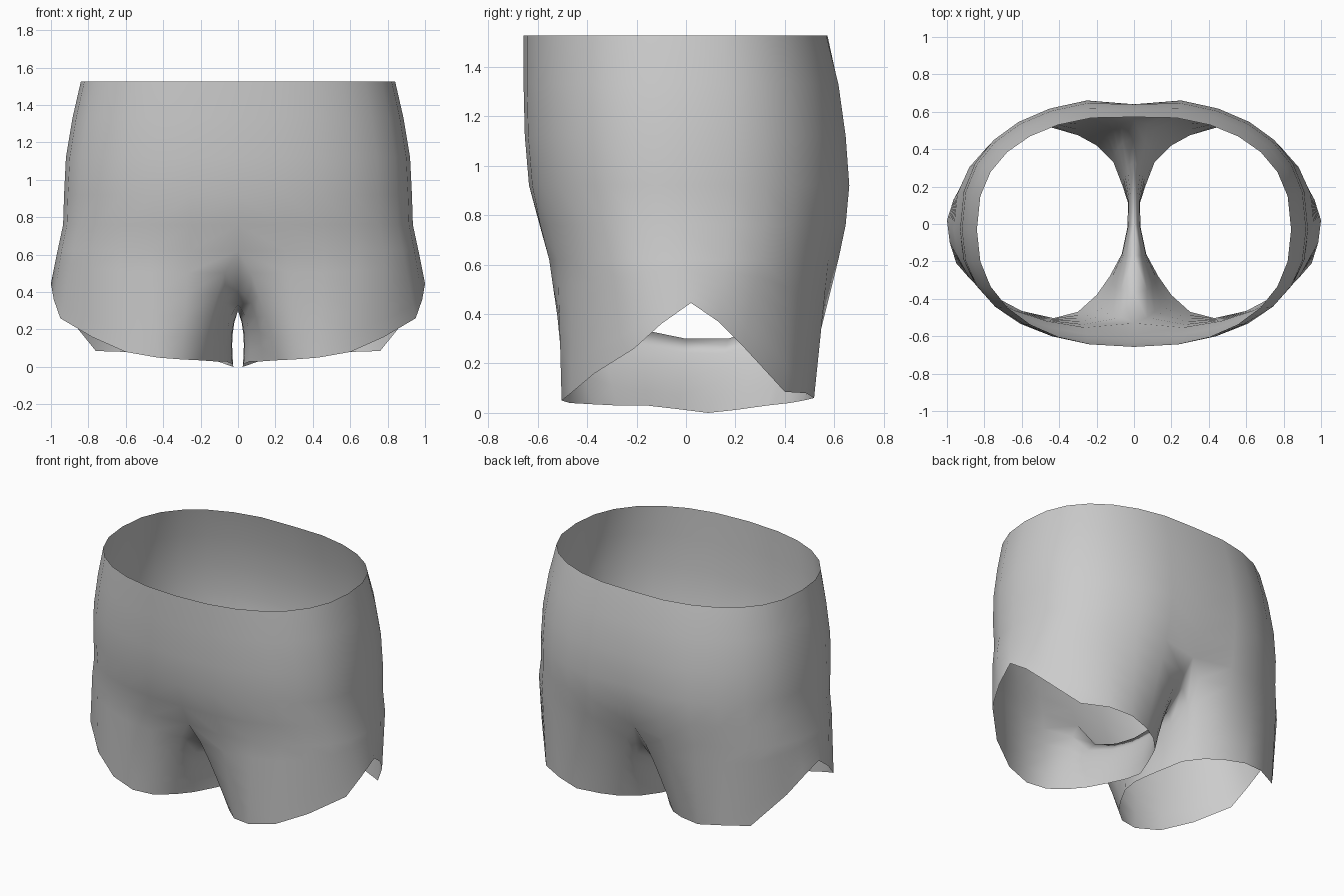
import bpy, bmesh, math

if "Cube" in bpy.data.objects:
    bpy.data.objects.remove(bpy.data.objects["Cube"])

# Trunk rings: z, half width, front y, back y, front crease, back crease
RINGS = [
    (1.527, .84, -.657, .58, 0, .008),
    (1.33, .885, -.657, .63, 0, .015),
    (1.12, .92, -.652, .66, 0, .02),
    (.92, .93, -.635, .675, 0, .035),
    (.76, .935, -.602, .66, .01, .045),
    (.62, .965, -.565, .63, .035, .07),
]
N = 14  # segments over the outer half ring, front centre to back centre

# Crotch seam on the centre plane, back to front: y, z
CROTCH = [(.46, .45), (.33, .35), (.17, .30), (0, .30), (-.17, .335), (-.37, .42)]

# Leg hem: front inner, around the outside, back inner, then inner thigh
HEM = [
    (.2, -.38, .035), (.3, -.47, .04), (.43, -.503, .05), (.6, -.465, .08),
    (.78, -.37, .16), (.95, -.21, .26), (.985, -.1, .36), (1.0, .02, .445),
    (.965, .13, .37), (.91, .23, .27), (.76, .4, .085), (.6, .485, .08),
    (.45, .518, .06), (.3, .475, .05), (.2, .42, .04),
    (.11, .33, .03), (.06, .2, .012), (.025, .09, 0), (.03, -.03, .015),
    (.065, -.16, .03), (.13, -.28, .03),
]


def half_ring(z, w, yf, yb, df, db):
    """Rounded half ring with a centre crease front and back."""
    pts = []
    for i in range(N + 1):
        a = math.pi * (i / N - .5)
        x = w * math.cos(a) ** .87 if 0 < i < N else 0
        s, mid = math.sin(a), -.03
        if s > 0:
            y = mid + s ** .82 * (yb - mid)
        else:
            y = mid - abs(s) ** .87 * (mid - yf)
        y += {0: df, N: -db}.get(i, 0)
        pts.append((x, y, z))
    return pts


bm = bmesh.new()


def add_row(pts):
    return [bm.verts.new(p) for p in pts]


def bridge(upper, lower, count):
    for j in range(count):
        k = (j + 1) % len(lower)
        bm.faces.new((upper[j], lower[j], lower[k], upper[k]))


# Trunk from waist to hip
rows = [add_row(half_ring(*r)) for r in RINGS]
for a, b in zip(rows, rows[1:]):
    bridge(a, b, N)

# Leg from hip ring and crotch seam to hem, rounded out on the inner thigh
top = rows[-1] + add_row([(0, y, z) for y, z in CROTCH])
STEPS = 5
prev = top
for s in range(1, STEPS + 1):
    t = s / STEPS
    pts = []
    for j, (v, h) in enumerate(zip(top, HEM)):
        thigh = j > N
        tx = t ** (.45 if thigh else .65 if j in (0, N) else 1)
        bulge = .012 * math.sin(math.pi * t) if thigh else 0
        pts.append((v.co.x + (h[0] - v.co.x) * tx + bulge,
                    v.co.y + (h[1] - v.co.y) * t,
                    v.co.z + (h[2] - v.co.z) * t))
    row = add_row(pts)
    bridge(prev, row, len(HEM))
    prev = row

for f in bm.faces:
    f.smooth = True
mesh = bpy.data.meshes.new("shorts")
bm.to_mesh(mesh)
bm.free()
shorts = bpy.data.objects.new("shorts", mesh)
bpy.context.collection.objects.link(shorts)

# Mirror to the other leg
mirror = shorts.modifiers.new("mirror", 'MIRROR')
mirror.use_axis = (True, False, False)
mirror.use_mirror_merge = True
mirror.merge_threshold = .001
